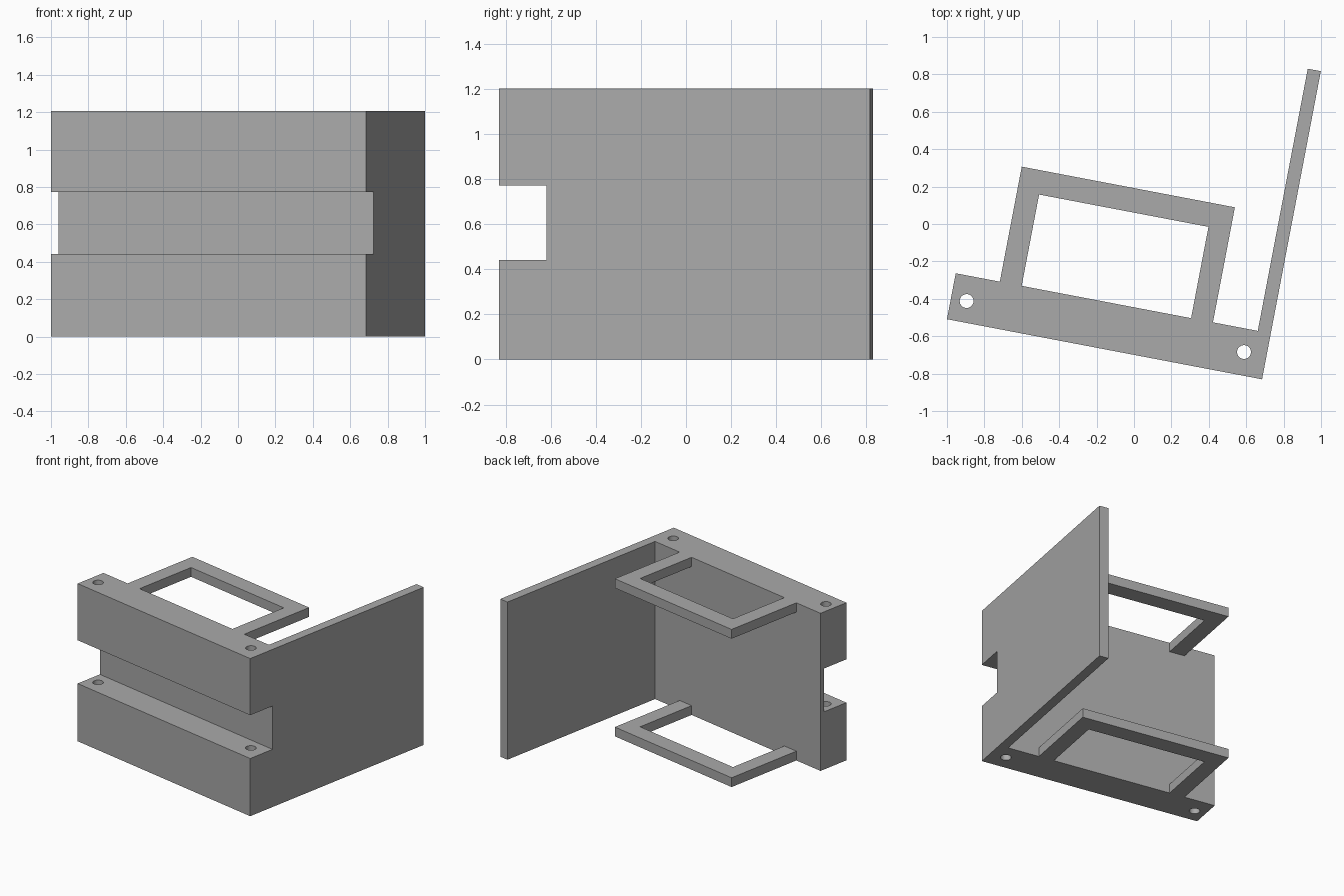
import bpy, bmesh
from mathutils import Matrix, Vector
from math import radians

cube = bpy.data.objects.get("Cube")
if cube:
    bpy.data.objects.remove(cube, do_unlink=True)

grey = bpy.data.materials.new("plain_grey")
grey.use_nodes = True
colour = (0.4, 0.4, 0.4, 1)
grey.diffuse_color = colour
grey.node_tree.nodes["Principled BSDF"].inputs["Base Color"].default_value = colour

# Main sizes, measured along the bracket's own axes from its front left corner
WIDTH, DEPTH, HEIGHT = 1.715, 0.25, 1.205
WALL_LENGTH, SHEET = 1.677, 0.071
PLACE = Matrix.Translation((-1, -0.509, 0)) @ Matrix.Rotation(radians(-10.8), 4, 'Z')


def prism(name, outline, z0, z1):
    """Extrude a flat outline between two heights."""
    bm = bmesh.new()
    face = bm.faces.new([bm.verts.new((x, y, z0)) for x, y in outline])
    top = bmesh.ops.extrude_face_region(bm, geom=[face])["geom"]
    bmesh.ops.translate(bm, vec=Vector((0, 0, z1 - z0)),
                        verts=[v for v in top if isinstance(v, bmesh.types.BMVert)])
    bmesh.ops.recalc_face_normals(bm, faces=bm.faces)
    return finish(name, bm)


def finish(name, bm):
    mesh = bpy.data.meshes.new(name)
    bm.to_mesh(mesh)
    bm.free()
    mesh.materials.append(grey)
    obj = bpy.data.objects.new(name, mesh)
    obj.matrix_world = PLACE
    bpy.context.collection.objects.link(obj)
    return obj


def cut(target, cutter):
    """Subtract a hidden helper from the target."""
    cutter.hide_render = True
    cutter.hide_viewport = True
    cutter.display_type = 'WIRE'
    mod = target.modifiers.new("cut", 'BOOLEAN')
    mod.operation = 'DIFFERENCE'
    mod.solver = 'EXACT'
    mod.object = cutter


# Front block and long side wall as one L-shaped body
inner = WIDTH - SHEET
body = prism("body_and_side_wall", [
    (0, 0), (WIDTH, 0), (WIDTH, WALL_LENGTH), (inner, WALL_LENGTH),
    (inner, DEPTH), (0, DEPTH)], 0, HEIGHT)

# Horizontal channel across the front
cut(body, prism("channel_cutter", [
    (-0.1, -0.1), (WIDTH + 0.1, -0.1), (WIDTH + 0.1, 0.215), (-0.1, 0.215)], 0.441, 0.772))

# Screw holes through both ends
for side, x, y in (("right", 0.085, 0.115), ("left", 1.593, 0.125)):
    bm = bmesh.new()
    bmesh.ops.create_cone(bm, cap_ends=True, segments=32, radius1=0.037, radius2=0.037,
                          depth=HEIGHT + 0.2,
                          matrix=Matrix.Translation((x, y, HEIGHT / 2)))
    cut(body, finish(side + "_hole_cutter", bm))

# Bake the cuts and drop the helpers
bpy.context.view_layer.update()
baked = bpy.data.meshes.new_from_object(
    body.evaluated_get(bpy.context.evaluated_depsgraph_get()))
helpers = [m.object for m in body.modifiers]
body.modifiers.clear()
body.data = baked
for helper in helpers:
    bpy.data.objects.remove(helper, do_unlink=True)

# U-shaped frames behind the block, flush with its top and bottom
x0, x1, back, arm, bar = 0.24, 1.40, 0.876, 0.119, 0.129
u_shape = [(x0, DEPTH), (x0 + arm, DEPTH), (x0 + arm, back - bar), (x1 - arm, back - bar),
           (x1 - arm, DEPTH), (x1, DEPTH), (x1, back), (x0, back)]
prism("lower_frame", u_shape, 0, SHEET)
prism("upper_frame", u_shape, HEIGHT - SHEET, HEIGHT)
